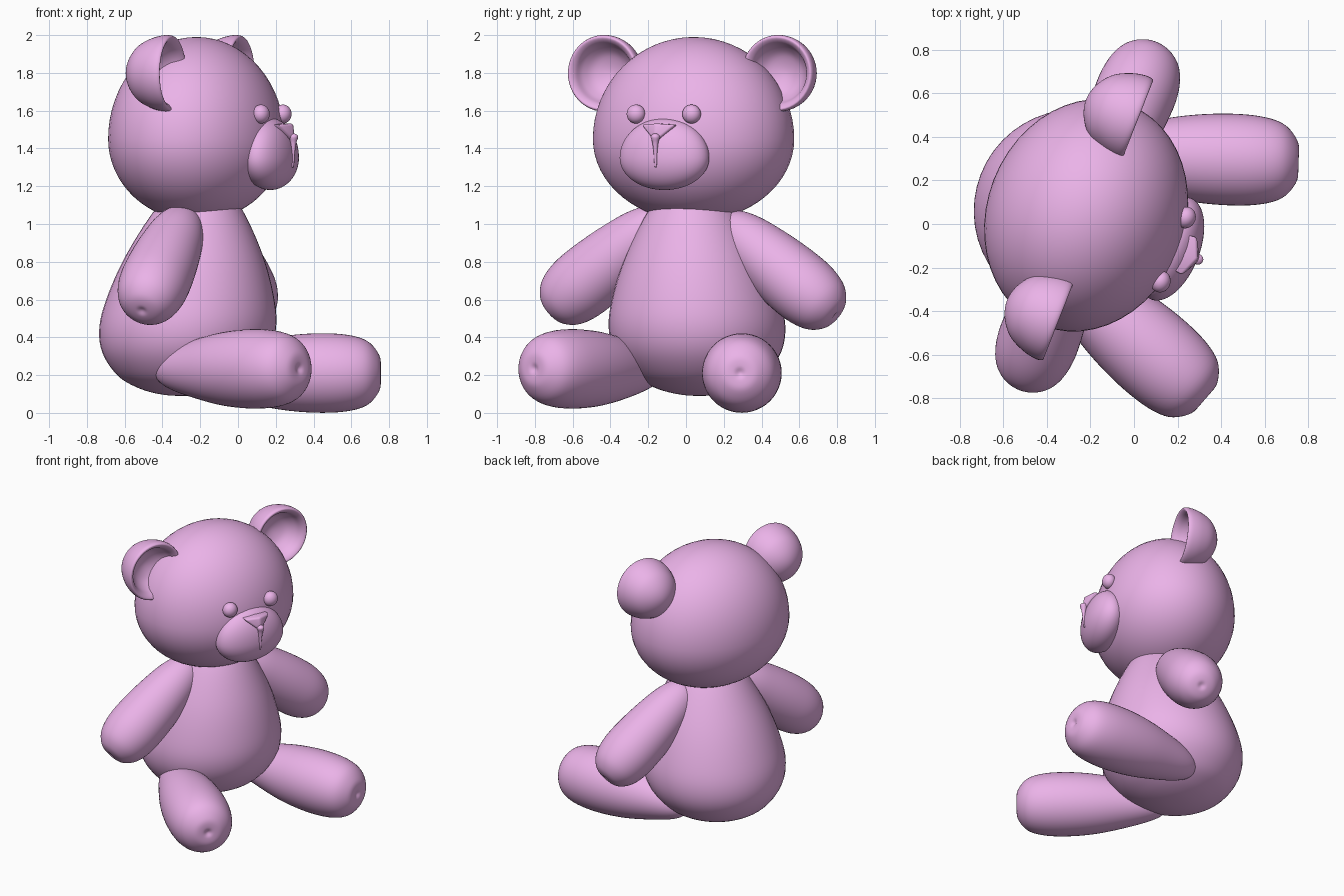
import bpy, bmesh, math
from mathutils import Vector, Matrix

if "Cube" in bpy.data.objects:
    bpy.data.objects.remove(bpy.data.objects["Cube"])

# The bear sits turned: local X = forward, local Y = sideways, Z = up
WORLD = Matrix.Translation((-0.22, 0.04, 0)) @ Matrix.Rotation(math.radians(-21.5), 4, 'Z')
pink = bpy.data.materials.new("pink_plush")
pink.diffuse_color = (0.83, 0.45, 0.81, 1)
pink.use_nodes = True
pink.node_tree.nodes["Principled BSDF"].inputs["Base Color"].default_value = pink.diffuse_color


def finish(name, bm, local):
    bmesh.ops.recalc_face_normals(bm, faces=bm.faces)
    bm.transform(WORLD @ local)
    me = bpy.data.meshes.new(name)
    bm.to_mesh(me)
    bm.free()
    me.materials.append(pink)
    for p in me.polygons:
        p.use_smooth = True
    ob = bpy.data.objects.new(name, me)
    bpy.context.collection.objects.link(ob)
    return ob


def spline(pts, steps=5):
    """Smooth curve through (radius, height) points, mirrored at both poles."""
    p = [Vector(q) for q in pts]
    p = [Vector((-p[1].x, p[1].y))] + p + [Vector((-p[-2].x, p[-2].y))]
    out = []
    for a, b, c, d in zip(p, p[1:], p[2:], p[3:]):
        for i in range(steps):
            t = i / steps
            out.append(0.5 * (2 * b + (c - a) * t + (2 * a - 5 * b + 4 * c - d) * t * t
                              + (3 * b - a - 3 * c + d) * t ** 3))
    return out + [p[-2]]


def lathe(name, pts, local=Matrix(), seg=48):
    bm = bmesh.new()
    rings = []
    for r, z in spline(pts):
        rings.append([bm.verts.new((r * math.cos(2 * math.pi * i / seg),
                                    r * math.sin(2 * math.pi * i / seg), z)) for i in range(seg)])
    for a, b in zip(rings, rings[1:]):
        for i in range(seg):
            j = (i + 1) % seg
            bm.faces.new((a[i], a[j], b[j], b[i]))
    bmesh.ops.remove_doubles(bm, verts=bm.verts, dist=1e-5)
    return finish(name, bm, local)


def egg(name, center, depth, width, up, down):
    """Ellipsoid with different upper and lower half heights."""
    bm = bmesh.new()
    bmesh.ops.create_uvsphere(bm, u_segments=48, v_segments=32, radius=1)
    for v in bm.verts:
        v.co = Vector((v.co.x * depth, v.co.y * width, v.co.z * (up if v.co.z > 0 else down)))
    return finish(name, bm, Matrix.Translation(center))


def along(start, end):
    d = Vector(end) - Vector(start)
    return Matrix.Translation(start) @ d.to_track_quat('Z', 'Y').to_matrix().to_4x4()


# Pear-shaped body, leaning slightly forward towards the neck
lean = Matrix.Translation((-0.095, 0, 0))
lean[0][2] = 0.1
lathe("body", [(0, .09), (.12, .10), (.24, .135), (.35, .20), (.44, .32), (.468, .46),
               (.437, .63), (.36, .84), (.235, 1.07), (.12, 1.2), (0, 1.24)], lean)

# Head, muzzle
egg("head", (0, 0, 1.45), .455, .545, .54, .435)
egg("muzzle", (.42, 0, 1.35), .13, .25, .21, .17)

arm = [(0, -.06), (.09, -.02), (.14, .09), (.168, .25), (.184, .43), (.183, .58),
       (.155, .69), (.10, .755), (.04, .775), (0, .768)]
leg = [(0, -.06), (.07, -.02), (.115, .07), (.16, .24), (.195, .42), (.21, .60),
       (.203, .76), (.17, .87), (.10, .932), (.04, .942), (0, .93)]
ear = [(0, -.235), (.08, -.215), (.15, -.16), (.19, -.08), (.203, -.01), (.192, .02),
       (.165, .0), (.14, -.05), (.09, -.10), (0, -.125)]

# Paired limbs, ears and eyes; the left side sits a touch lower
for side, label in ((1, "left"), (-1, "right")):
    dz = -.013 * side
    lathe(label + "_arm", arm, along((0, .2 * side, 1.0 + dz), (.01, .81 * side, .53 + dz)))
    lz = .222 - .011 * side
    lathe(label + "_leg", leg, along((-.07, .27 * side, lz), (.815, .585 * side, lz)))
    lathe(label + "_ear", ear, along((.04, .495 * side, 1.798), (1.04, .495 * side, 1.798)))
    egg(label + "_eye", (.43, .158 * side, 1.582), .045, .05, .05, .05)

# Rounded triangular nose
bm = bmesh.new()
for y, z, x in ((-.098, 1.525, .51), (0, 1.532, .55), (.098, 1.525, .51), (0, 1.435, .562)):
    bm.verts.new((x, y, z))
    bm.verts.new((.43, y * .9, z))
bmesh.ops.convex_hull(bm, input=bm.verts)
nose = finish("nose", bm, Matrix())
bev = nose.modifiers.new("round", 'BEVEL')
bev.width = .012
bev.segments = 3

# Thin tapered mouth seam
lathe("mouth_seam", [(0, 0), (.006, .01), (.010, .08), (.016, .13), (.024, .165), (0, .18)],
      along((.548, 0, 1.30), (.553, 0, 1.48)), 16)
